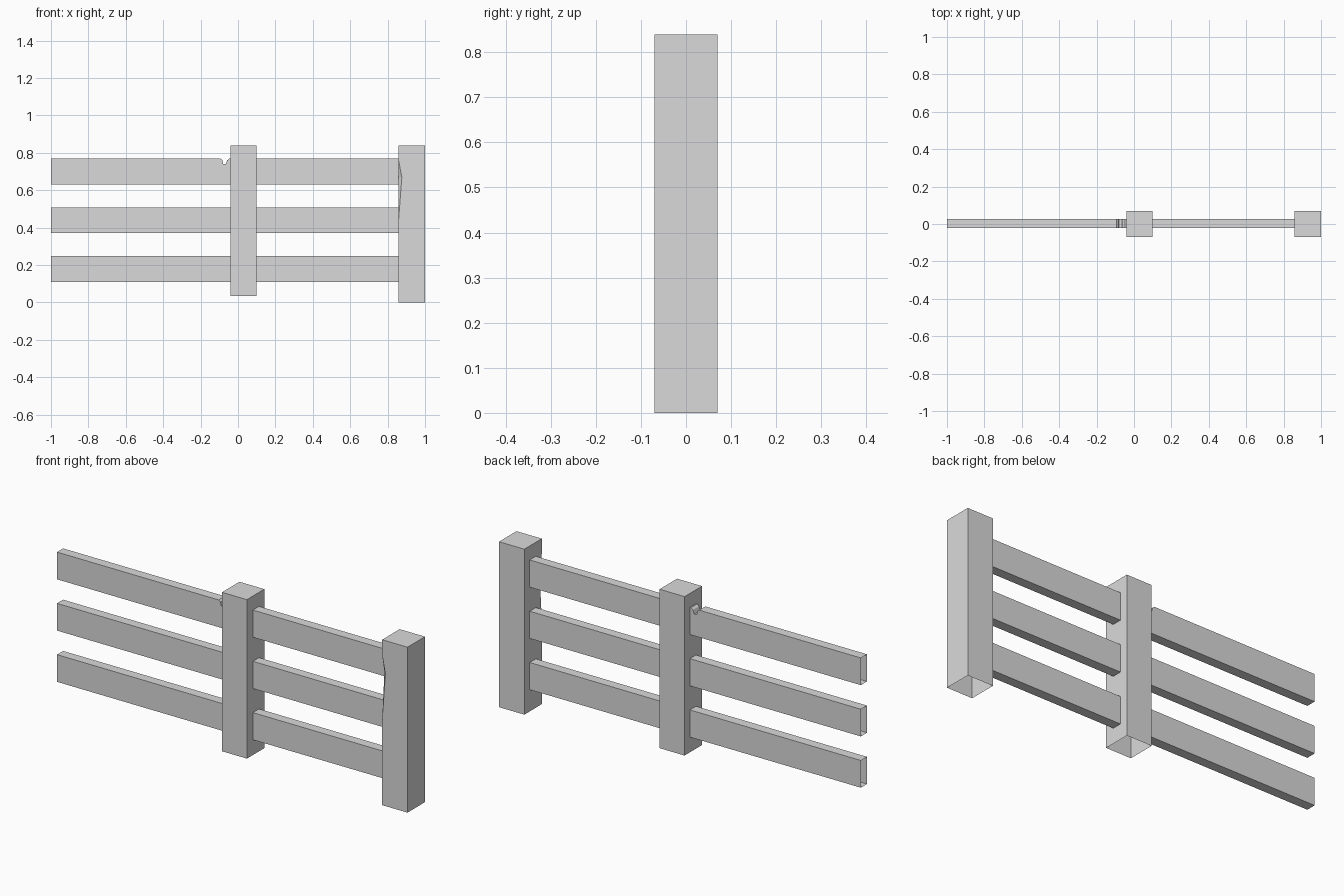
import bpy, bmesh

if "Cube" in bpy.data.objects:
    bpy.data.objects.remove(bpy.data.objects["Cube"])

grey = bpy.data.materials.new("pale_grey")
grey.diffuse_color = (0.7, 0.7, 0.7, 1)
grey.use_nodes = True
grey.node_tree.nodes["Principled BSDF"].inputs["Base Color"].default_value = grey.diffuse_color


def finish(bm, name):
    bmesh.ops.remove_doubles(bm, verts=bm.verts, dist=1e-5)
    bmesh.ops.recalc_face_normals(bm, faces=bm.faces)
    mesh = bpy.data.meshes.new(name)
    bm.to_mesh(mesh)
    bm.free()
    mesh.materials.append(grey)
    bpy.context.collection.objects.link(bpy.data.objects.new(name, mesh))


def post(name, x0, x1, levels, r=0.07):
    """Square post, open below; levels are (z, chip size at front left edge)."""
    bm = bmesh.new()
    rings = []
    for z, c in levels:
        pts = [(x0 + c, -r), (x1, -r), (x1, r), (x0, r), (x0, -r + c)]
        if not any(chip for _, chip in levels):
            pts.pop()
        rings.append([bm.verts.new((x, y, z)) for x, y in pts])
    for a, b in zip(rings, rings[1:]):
        for i in range(len(a)):
            j = (i + 1) % len(a)
            bm.faces.new((a[i], a[j], b[j], b[i]))
    bm.faces.new(rings[-1])
    finish(bm, name)


def rail(name, x0, x1, z0, z1, notch=(), y0=-0.022, y1=0.027):
    """Board with open ends; notch points run left to right along the top."""
    top = [(x0, z1), *notch, (x1, z1)]
    bottom = [(x1, z0), (x0, z0)]
    bm = bmesh.new()
    front, back = ([bm.verts.new((x, y, z)) for x, z in top + bottom]
                   for y in (y0, y1))
    bm.faces.new(front)
    bm.faces.new(back[::-1])
    n = len(front)
    for i in range(n):
        if i in (len(top) - 1, n - 1):  # leave the ends open
            continue
        j = (i + 1) % n
        bm.faces.new((front[i], back[i], back[j], front[j]))
    finish(bm, name)


# Posts, the end one with a chipped edge
post("middle_post", -0.041, 0.099, [(0.033, 0), (0.839, 0)])
post("end_post", 0.858, 1.0,
     [(0, 0), (0.43, 0), (0.67, 0.018), (0.763, 0), (0.839, 0)])

# Three rails on each side of the middle post, one with a worn notch
worn = [(-0.093, 0.768), (-0.083, 0.76), (-0.079, 0.741), (-0.065, 0.741),
        (-0.058, 0.76), (-0.047, 0.768)]
for label, z in (("lower", 0.11), ("centre", 0.37), ("upper", 0.63)):
    rail(label + "_left_rail", -1.0, -0.041, z, z + 0.138,
         worn if label == "upper" else ())
    rail(label + "_right_rail", 0.099, 0.858, z, z + 0.138)
